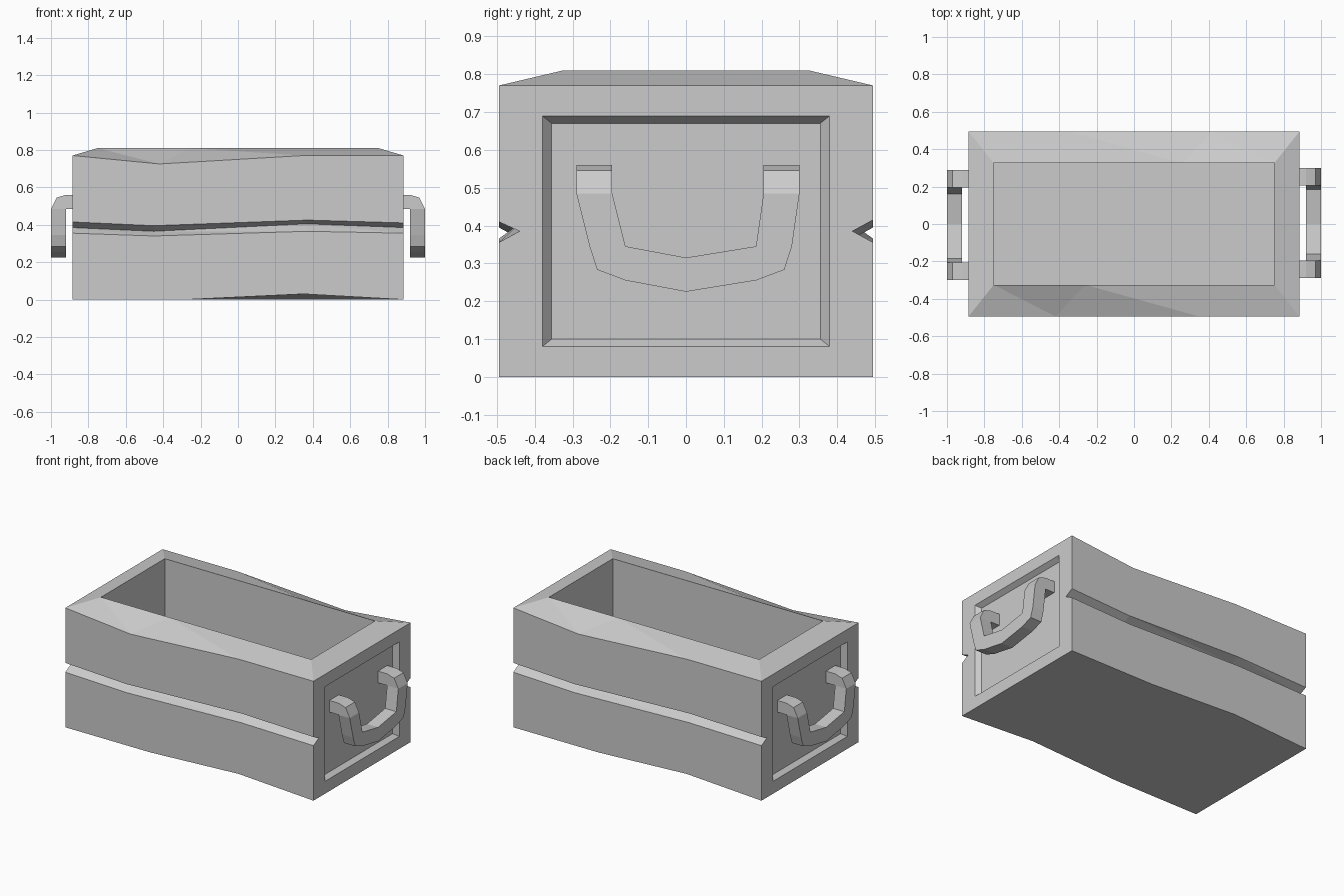
import bpy, bmesh
from mathutils import Matrix

if "Cube" in bpy.data.objects:
    bpy.data.objects.remove(bpy.data.objects["Cube"])


def finish(bm, name):
    bmesh.ops.remove_doubles(bm, verts=bm.verts[:], dist=0.0005)
    bmesh.ops.dissolve_degenerate(bm, edges=bm.edges[:], dist=0.0005)
    bmesh.ops.recalc_face_normals(bm, faces=bm.faces[:])
    me = bpy.data.meshes.new(name)
    bm.to_mesh(me)
    bm.free()
    ob = bpy.data.objects.new(name, me)
    bpy.context.collection.objects.link(ob)
    return ob


def rot(p):
    return (-p[0], -p[1], p[2])


# Crate: wavy front rows, from the bottom edge up to the rim and down the cavity
rows = []
for y, xs, zs in [
    (-.495, (-.28, .35), (0, 0, .03, 0)),             # bottom edge
    (-.495, (-.45, .37), (.355, .34, .365, .355)),    # groove lower lip
    (-.44, (-.45, .37), (.385, .365, .405, .385)),    # groove valley
    (-.495, (-.45, .37), (.415, .395, .425, .41)),    # groove upper lip
    (-.495, (-.42, .35), (.77, .725, .77, .77)),      # outer rim
    (-.325, (-.26, .27), (.81,) * 4),                 # inner rim
    (-.325, (-.26, .27), (.08,) * 4),                 # cavity floor
]:
    e = .885 if y < -.4 else .75
    rows.append([(x, y, z) for x, z in zip((-e, *xs, e), zs)])

bm = bmesh.new()


def face(*pts, both=True):
    bm.faces.new([bm.verts.new(p) for p in pts])
    if both:  # the back and left end are the front and right end turned half round
        bm.faces.new([bm.verts.new(rot(p)) for p in pts])


for r, (a, b) in enumerate(zip(rows, rows[1:])):
    for i in range(3):
        if r in (1, 2, 4):
            face(a[i], a[i + 1], b[i])
            face(a[i + 1], b[i + 1], b[i])
        else:
            face(a[i], a[i + 1], b[i + 1], b[i])

# Underside and cavity floor
for row in (rows[0], rows[-1]):
    back = [rot(p) for p in reversed(row)]
    for i in range(3):
        face(row[i], row[i + 1], back[i + 1], back[i], both=False)

# Rim and cavity wall at the ends
front_end = [row[3] for row in rows]
back_end = [rot(row[0]) for row in rows]
for i in (4, 5):
    face(front_end[i], back_end[i], back_end[i + 1], front_end[i + 1])


# End with recessed panel
def panel(x, y, z0, z1):
    return [(x, -y, z0), (x, y, z0), (x, y, z1), (x, -y, z1)]


outer, inner = panel(.885, .38, .08, .69), panel(.855, .355, .10, .67)
face(front_end[0], back_end[0], outer[1], outer[0])
face(*back_end[:5], outer[2], outer[1])
face(back_end[4], front_end[4], outer[3], outer[2])
face(*front_end[:5], outer[3], outer[0])
for i in range(4):
    j = (i + 1) % 4
    face(outer[i], outer[j], inner[j], inner[i])
face(*inner)
finish(bm, "crate_body")

# Handle: square bar swept out of the panel, down and round to the other leg
arm = [((.855, .485), (.855, .56)), ((.92, .485), (.92, .56)), ((.92, .485), (.97, .545))]
curve = [((-.29, .485), (-.195, .485)), ((-.255, .345), (-.16, .345)),
         ((-.235, .283), (-.16, .345)), ((-.16, .255), (-.16, .345)),
         ((0, .225), (0, .315)), ((.185, .255), (.185, .345)),
         ((.26, .283), (.185, .345)), ((.28, .345), (.185, .345)),
         ((.30, .485), (.205, .485))]


def arm_section(a, yo, yi):
    (x0, z0), (x1, z1) = a
    return [(x0, yo, z0), (x1, yo, z1), (x1, yi, z1), (x0, yi, z0)]


sections = [arm_section(a, -.29, -.195) for a in arm]
sections += [[(.92, *o), (1, *o), (1, *i), (.92, *i)] for o, i in curve]
sections += [arm_section(a, .30, .205) for a in reversed(arm)]

for name, angle in (("right_handle", 0), ("left_handle", 3.14159265)):
    bm = bmesh.new()
    rings = [[bm.verts.new(p) for p in s] for s in sections]
    for a, b in zip(rings, rings[1:]):
        for i in range(4):
            j = (i + 1) % 4
            bm.faces.new((a[i], a[j], b[j], b[i]))
    bm.faces.new(rings[0])
    bm.faces.new(rings[-1])
    bmesh.ops.transform(bm, matrix=Matrix.Rotation(angle, 4, 'Z'), verts=bm.verts[:])
    finish(bm, name)
